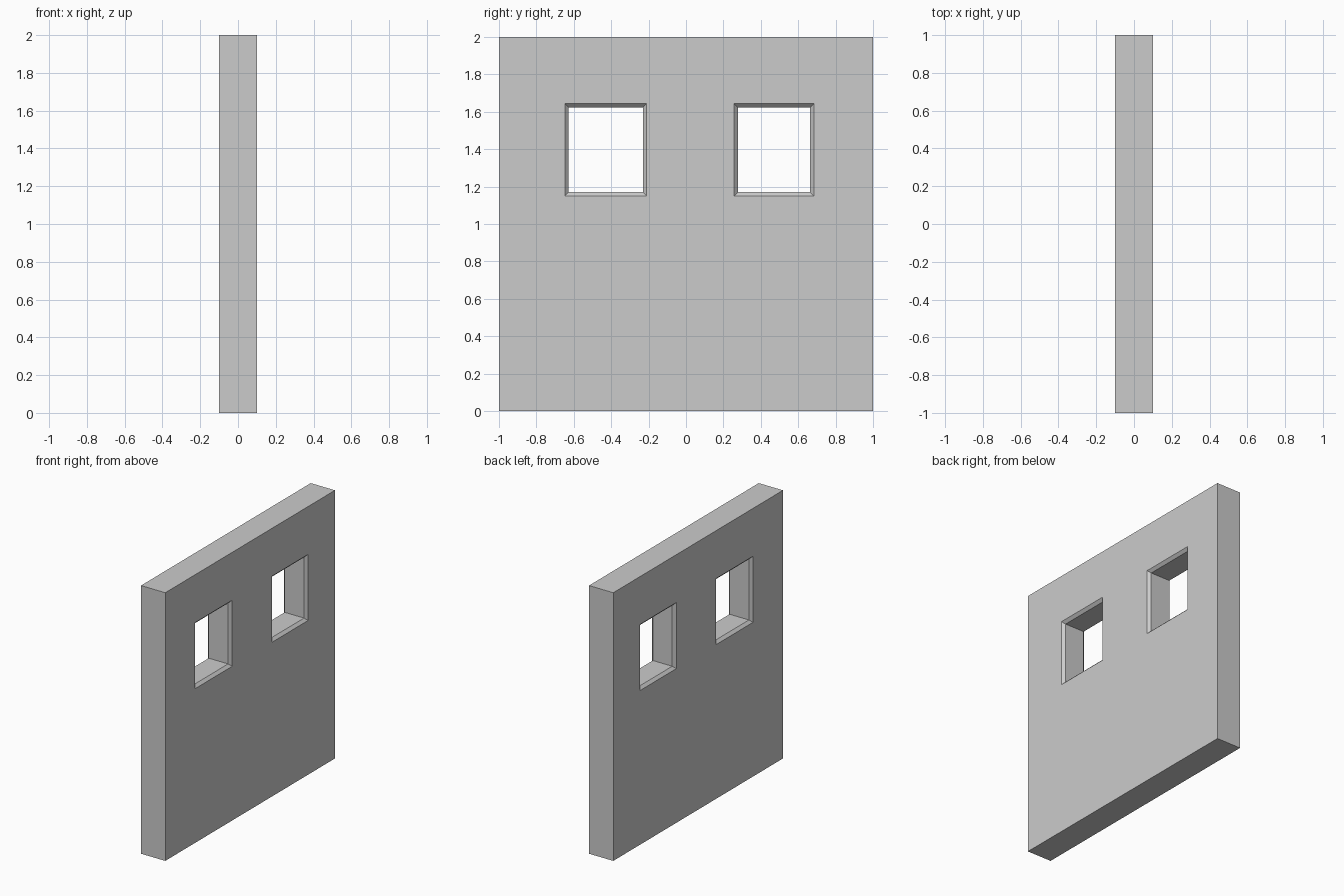
import bpy, bmesh

if "Cube" in bpy.data.objects:
    bpy.data.objects.remove(bpy.data.objects["Cube"])

THICK, BEVEL = 0.2, 0.02
# window openings: y min, y max, z min, z max (at the wall faces)
WINDOWS = {"left_window": (-0.647, -0.211, 1.15, 1.643),
           "right_window": (0.257, 0.684, 1.15, 1.643)}


def window_cutter(name, y0, y1, z0, z1):
    """Straight opening that flares out at both wall faces."""
    h = THICK / 2
    # x position and inset of each ring; the ends run past the wall
    rings = [(-h - BEVEL, -BEVEL), (-h + BEVEL, BEVEL),
             (h - BEVEL, BEVEL), (h + BEVEL, -BEVEL)]
    bm = bmesh.new()
    loops = []
    for x, i in rings:
        corners = [(y0 + i, z0 + i), (y1 - i, z0 + i),
                   (y1 - i, z1 - i), (y0 + i, z1 - i)]
        loops.append([bm.verts.new((x, y, z)) for y, z in corners])
    for a, b in zip(loops, loops[1:]):
        for k in range(4):
            n = (k + 1) % 4
            bm.faces.new((a[k], a[n], b[n], b[k]))
    bm.faces.new(loops[0])
    bm.faces.new(loops[-1])
    bmesh.ops.recalc_face_normals(bm, faces=bm.faces)
    mesh = bpy.data.meshes.new(name)
    bm.to_mesh(mesh)
    bm.free()
    ob = bpy.data.objects.new(name, mesh)
    bpy.context.collection.objects.link(ob)
    ob.hide_render = True
    ob.display_type = 'WIRE'
    return ob


# wall slab
bpy.ops.mesh.primitive_cube_add(size=1, location=(0, 0, 1))
wall = bpy.context.object
wall.name = "wall"
wall.scale = (THICK, 2, 2)
bpy.ops.object.transform_apply(location=True, scale=True)

# window openings
for name, bounds in WINDOWS.items():
    mod = wall.modifiers.new(name, 'BOOLEAN')
    mod.operation = 'DIFFERENCE'
    mod.solver = 'EXACT'
    mod.object = window_cutter(name + "_cutter", *bounds)
